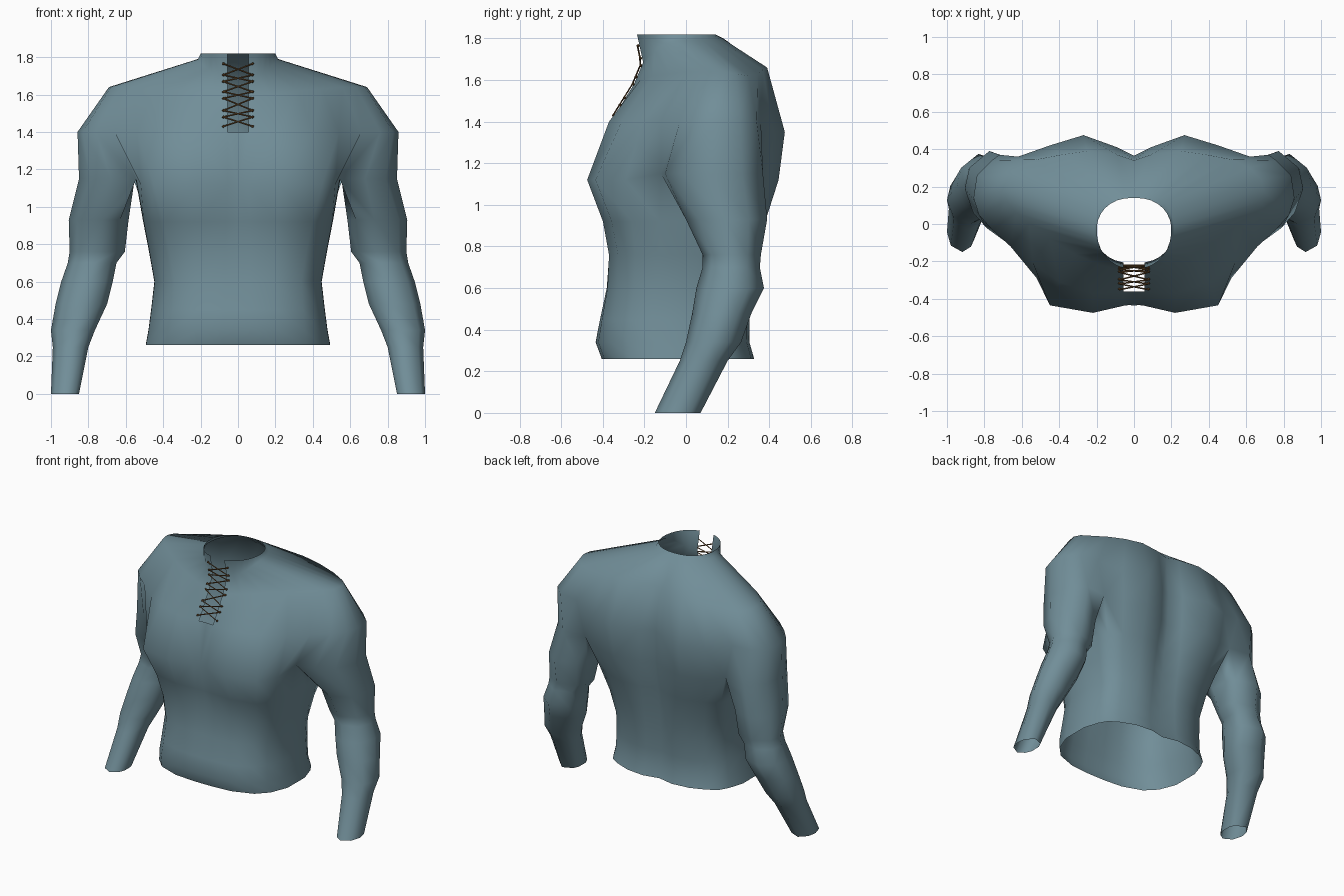
import bpy, bmesh, math
from mathutils import Vector

if "Cube" in bpy.data.objects:
    bpy.data.objects.remove(bpy.data.objects["Cube"])


def material(name, rgb):
    m = bpy.data.materials.new(name)
    m.diffuse_color = (*rgb, 1)
    m.use_nodes = True
    m.node_tree.nodes["Principled BSDF"].inputs["Base Color"].default_value = m.diffuse_color
    return m


CLOTH = material("slate teal cloth", (0.165, 0.27, 0.315))
CORD = material("brown cord", (0.15, 0.075, 0.025))

# Half outlines running from front centre, round the side, to back centre
ARMPIT = [(0, -.43), (.055, -.437), (.22, -.475), (.45, -.435), (.52, -.29), (.545, -.12),
          (.68, -.10), (.79, -.02), (.85, .12), (.83, .27), (.72, .37), (.56, .35),
          (.43, .40), (.26, .445), (.09, .40), (0, .355)]
CHEST = [(0, -.36), (.055, -.362), (.22, -.37), (.40, -.31), (.54, -.21), (.66, -.12),
         (.76, -.03), (.83, .05), (.858, .14), (.84, .26), (.76, .34), (.62, .36),
         (.45, .42), (.27, .475), (.09, .41), (0, .365)]
SHOULDER = [(0, -.25, 1.58), (.055, -.25, 1.58), (.18, -.22, 1.60), (.32, -.16, 1.62),
            (.45, -.08, 1.63), (.56, 0, 1.64), (.63, .06, 1.64), (.68, .12, 1.64),
            (.69, .18, 1.64), (.68, .24, 1.63), (.62, .30, 1.62), (.52, .345, 1.63),
            (.39, .37, 1.65), (.25, .39, 1.66), (.09, .37, 1.66), (0, .34, 1.66)]
# Armpit bridge points shared by the torso and the sleeve
BRIDGE = [(.55, .06, 1.165), (.55, .22, 1.165)]

# Torso levels: z, half width, front y, back y, roundness
TORSO = [(.92, .51, -.405, .385, .4), (.76, .48, -.38, .35, .6), (.60, .452, -.39, .325, .7),
         (.45, .47, -.42, .312, .8), (.34, .485, -.44, .312, .85), (.26, .50, -.41, .335, .85)]
# Sleeve levels: z, inner x, outer x, front y, back y
SLEEVE = [(.93, .585, .905, .0, .39), (.76, .605, .90, .08, .36), (.70, .65, .91, .08, .355),
          (.60, .67, .945, .05, .375), (.48, .70, .975, .03, .315), (.34, .765, 1.0, 0, .265),
          (.25, .80, .99, -.03, .20), (0, .85, 1.0, -.15, .07)]

bm = bmesh.new()


def add_ring(points):
    return [bm.verts.new(p) for p in points]


def skin(a, b, closed=False, skip=()):
    n = len(a)
    for i in range(n if closed else n - 1):
        if i not in skip:
            j = (i + 1) % n
            bm.faces.new((a[i], a[j], b[j], b[i]))


def neck_ring(rx, front, back, z_front, z_side, z_back):
    pts = []
    for i in range(16):
        t = math.pi * i / 15
        c, s = math.cos(t), math.sin(t)
        x = .055 if i == 1 else rx * s ** .85 if 0 < i < 15 else 0
        y = -.03 + (c * (front + .03) if c > 0 else -c * (back + .03))
        z = z_side + (z_front - z_side) * c ** 2 if c > 0 else z_side + (z_back - z_side) * c ** 2
        pts.append((x, y, z))
    return pts


# Chest, shoulders and collar; the front centre strip is left open above the chest
armpit = add_ring([(x, y, 1.15 if 4 < i < 12 else 1.12) for i, (x, y) in enumerate(ARMPIT)])
chest = add_ring([(x, y, 1.40 if i < 12 else 1.35) for i, (x, y) in enumerate(CHEST)])
shoulder = add_ring(SHOULDER)
neck = add_ring(neck_ring(.215, -.21, .18, 1.68, 1.79, 1.80))
collar = add_ring(neck_ring(.20, -.24, .14, 1.82, 1.82, 1.82))
skin(armpit, chest)
skin(chest, shoulder, skip=(0,))
skin(shoulder, neck, skip=(0,))
skin(neck, collar, skip=(0,))
bridge = add_ring(BRIDGE)

# Torso below the armpits
prev = armpit[:6] + bridge + armpit[11:]
base = [v.co.copy() for v in prev]
for z, w, front, back, roundness in TORSO:
    pts = []
    for p in base:
        u, v = p.x / .55, (p.y + .03) / (.44 if p.y < -.03 else .46)
        r = math.hypot(u, v)
        su, sv = u / r, v / r
        su = abs(su) ** .8
        sv = math.copysign(abs(sv) ** .8, sv)
        u, v = u + (su - u) * roundness, v + (sv - v) * roundness
        mid = -.04
        if p.x < .01 and p.y > 0:
            v -= .06                      # spine groove
        pts.append((u * w, mid + v * ((back - mid) if v > 0 else (mid - front)), z))
    ring = add_ring(pts)
    skin(prev, ring)
    prev = ring

# Sleeve
prev = armpit[5:12] + bridge[::-1]
dirs = [Vector(((v.co.x - .69) / .15, (v.co.y - .13) / .24)).normalized() for v in prev]
lo = [min(d[k] for d in dirs) for k in (0, 1)]
hi = [max(d[k] for d in dirs) for k in (0, 1)]
for z, x0, x1, y0, y1 in SLEEVE:
    ring = add_ring([(x0 + (x1 - x0) * (d.x - lo[0]) / (hi[0] - lo[0]),
                      y0 + (y1 - y0) * (d.y - lo[1]) / (hi[1] - lo[1]), z) for d in dirs])
    skin(prev, ring, closed=True)
    prev = ring

bmesh.ops.recalc_face_normals(bm, faces=bm.faces)
if max(bm.faces, key=lambda f: f.calc_center_median().x).normal.x < 0:
    bmesh.ops.reverse_faces(bm, faces=bm.faces)
mesh = bpy.data.meshes.new("shirt")
bm.to_mesh(mesh)
bm.free()
mesh.materials.append(CLOTH)
shirt = bpy.data.objects.new("shirt", mesh)
bpy.context.collection.objects.link(shirt)
mirror = shirt.modifiers.new("mirror", 'MIRROR')
mirror.merge_threshold = .0005
for p in mesh.polygons:
    p.use_smooth = True


# Front lacing
def front_y(z):
    keys = [(1.40, -.362), (1.58, -.25), (1.68, -.208), (1.82, -.236)]
    for (z0, y0), (z1, y1) in zip(keys, keys[1:]):
        if z <= z1:
            return y0 + (y1 - y0) * (z - z0) / (z1 - z0) - .008
    return -.24


cords = bpy.data.curves.new("lacing", 'CURVE')
cords.dimensions = '3D'
cords.bevel_depth = .004
cords.bevel_resolution = 0
cords.materials.append(CORD)


def cord(a, b):
    s = cords.splines.new('POLY')
    s.points.add(1)
    for q, (x, z) in zip(s.points, (a, b)):
        q.co = (x, front_y(z), z, 1)


rows = [1.43, 1.48, 1.515, 1.58, 1.615, 1.67, 1.705, 1.765]
for z0, z1 in zip(rows[::2], rows[1::2]):
    for s in (-1, 1):
        cord((-.078 * s, z0), (.078 * s, z1))
for z0, z1 in zip(rows[1:-1:2], rows[2::2]):
    for s in (-1, 1):
        cord((-.078 * s, z0), (.078 * s, z1))
lacing = bpy.data.objects.new("lacing", cords)
bpy.context.collection.objects.link(lacing)

# Eyelets along both edges of the opening
em = bmesh.new()
for z in rows:
    for s in (-1, 1):
        r = bmesh.ops.create_icosphere(em, subdivisions=1, radius=.008)
        bmesh.ops.translate(em, verts=r["verts"], vec=(.078 * s, front_y(z) + .003, z))
eyelets = bpy.data.objects.new("eyelets", bpy.data.meshes.new("eyelets"))
em.to_mesh(eyelets.data)
em.free()
eyelets.data.materials.append(CORD)
bpy.context.collection.objects.link(eyelets)
